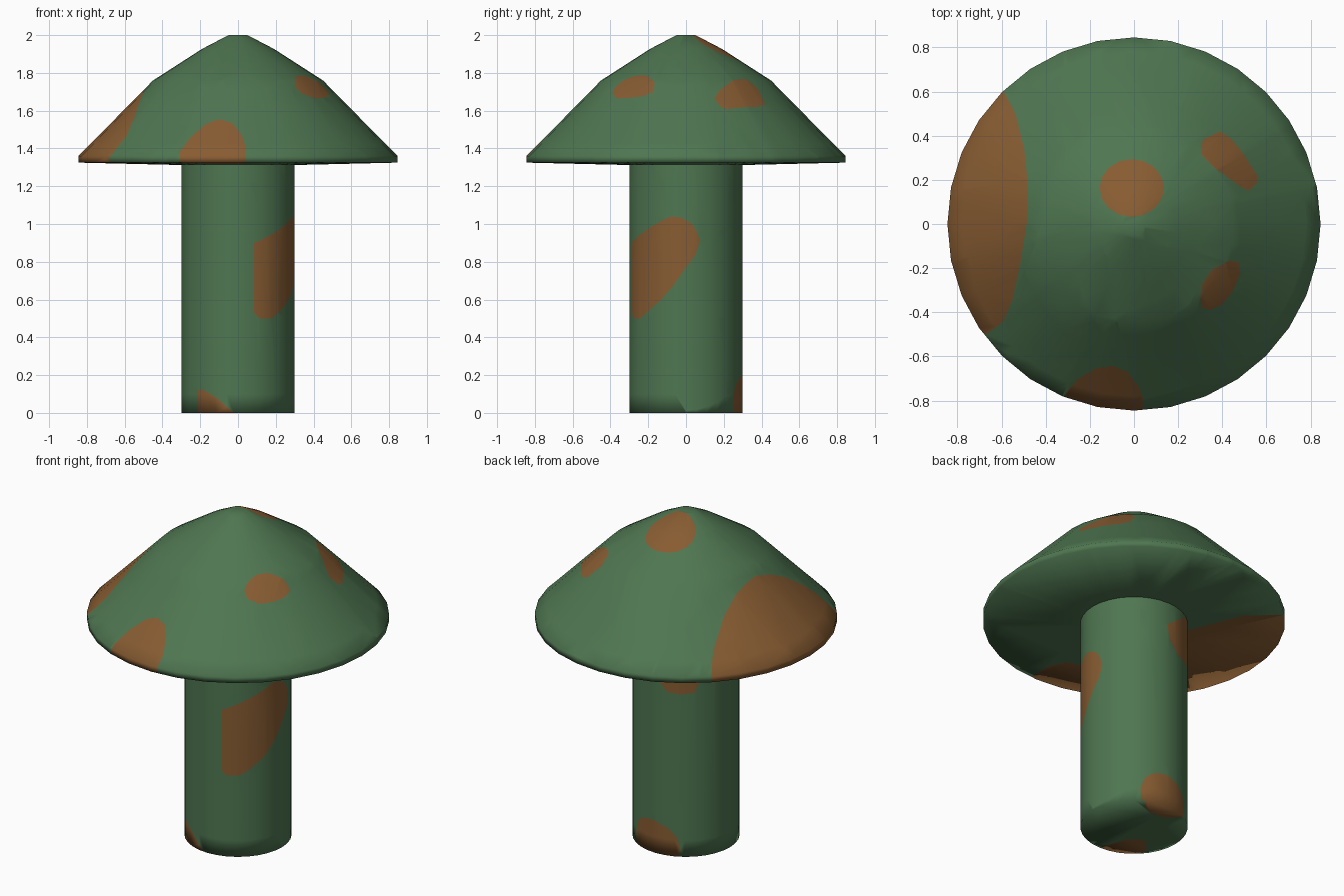
import bpy, bmesh, math
from mathutils import Vector
from mathutils.geometry import convex_hull_2d

if "Cube" in bpy.data.objects:
    bpy.data.objects.remove(bpy.data.objects["Cube"])

SIDES = 32
STEM_R = 0.30


def material(name, rgb):
    m = bpy.data.materials.new(name)
    m.diffuse_color = (*rgb, 1)
    m.use_nodes = True
    m.node_tree.nodes["Principled BSDF"].inputs["Base Color"].default_value = m.diffuse_color
    return m


MATS = [material("moss_green", (0.078, 0.182, 0.082)),
        material("rust_brown", (0.245, 0.108, 0.032))]


def lathe(profile, cap_first):
    """Revolve (radius, z) points around z; optionally close the first ring."""
    bm = bmesh.new()
    rings = []
    for r, z in profile:
        rings.append([bm.verts.new((r * math.cos(2 * math.pi * i / SIDES),
                                    r * math.sin(2 * math.pi * i / SIDES), z))
                      for i in range(SIDES)])
    for a, b in zip(rings, rings[1:]):
        for i in range(SIDES):
            j = (i + 1) % SIDES
            bm.faces.new((a[i], a[j], b[j], b[i]))
    if cap_first:
        bm.faces.new(rings[0])
    bmesh.ops.recalc_face_normals(bm, faces=bm.faces[:])
    return bm


def paint(bm, a, b, facing, limit, pts):
    """Cut a convex outline (in axes a, b) into faces turned to 'facing', colour it."""
    bm.normal_update()
    faces = [f for f in bm.faces if f.normal.dot(facing) > limit]
    pts = [pts[i] for i in convex_hull_2d([Vector(p) for p in pts])]
    area = sum(p[0] * q[1] - q[0] * p[1] for p, q in zip(pts, pts[1:] + pts[:1]))
    if area < 0:
        pts.reverse()
    for p, q in zip(pts, pts[1:] + pts[:1]):
        co = a * p[0] + b * p[1]
        no = (a * (p[1] - q[1]) + b * (q[0] - p[0])).normalized()
        edges = list({e for f in faces for e in f.edges})
        verts = list({v for f in faces for v in f.verts})
        res = bmesh.ops.bisect_plane(bm, geom=verts + edges + faces, dist=1e-5,
                                     plane_co=co, plane_no=no)
        faces = [f for f in res["geom"] if isinstance(f, bmesh.types.BMFace)
                 and (f.calc_center_median() - co).dot(no) > 0]
    for f in faces:
        f.material_index = 1


X, Y, Z = Vector((1, 0, 0)), Vector((0, 1, 0)), Vector((0, 0, 1))


def paint_top(bm, pts):
    paint(bm, X, Y, Z, -0.3, pts)


def paint_below(bm, pts):
    paint(bm, X, Y, -Z, 0.8, pts)


def paint_stem(bm, centre, pts):
    """Outline given as (azimuth in degrees, z), seen from azimuth 'centre'."""
    t = math.radians(centre)
    facing = Vector((math.cos(t), math.sin(t), 0))
    side = Vector((-math.sin(t), math.cos(t), 0))
    paint(bm, side, Z, facing, 0.1,
          [(STEM_R * math.sin(math.radians(az - centre)), z) for az, z in pts])


def finish(bm, name):
    for f in bm.faces:
        f.smooth = True
    me = bpy.data.meshes.new(name)
    bm.to_mesh(me)
    bm.free()
    for m in MATS:
        me.materials.append(m)
    ob = bpy.data.objects.new(name, me)
    bpy.context.collection.objects.link(ob)
    return ob


# Cap: flat tip, sloping dome, thin rim and almost flat underside
cap = lathe([(0.05, 2.0), (0.19, 1.927), (0.45, 1.76), (0.78, 1.425),
             (0.845, 1.36), (0.845, 1.325), (0.295, 1.312)], True)
# spot near the tip
paint_top(cap, [(-0.01 + 0.146 * math.cos(k * math.pi / 8),
                 0.163 + 0.131 * math.sin(k * math.pi / 8)) for k in range(16)])
# two small spots on the right
paint_top(cap, [(.31, .38), (.39, .42), (.435, .39), (.48, .34), (.555, .225),
                (.56, .19), (.52, .15), (.48, .17), (.365, .255), (.305, .315)])
paint_top(cap, [(.30, -.34), (.31, -.27), (.355, -.205), (.435, -.165), (.48, -.175),
                (.48, -.225), (.45, -.30), (.40, -.365), (.34, -.39), (.305, -.375)])
# large patch on the left, above and below the rim
paint_top(cap, [(-.6, .62), (-.537, .5), (-.497, .34), (-.483, .2), (-.483, .02),
                (-.515, -.18), (-.55, -.34), (-.59, -.44), (-.67, -.5),
                (-.95, -.5), (-.95, .62)])
paint_below(cap, [(-.61, .61), (-.42, .45), (-.27, .12), (-.3, -.05), (-.48, -.33),
                  (-.67, -.51), (-.95, -.51), (-.95, .61)])
# front patch, above and below the rim
paint(cap, X, Z, -Y, 0.2, [(-.31, 1.30), (-.31, 1.38), (-.25, 1.46), (-.17, 1.53),
                           (-.1, 1.555), (-.03, 1.535), (.02, 1.47), (.04, 1.41),
                           (.038, 1.30)])
paint_below(cap, [(.038, -.9), (.05, -.68), (0, -.58), (-.1, -.55), (-.22, -.6),
                  (-.31, -.7), (-.31, -.9)])
finish(cap, "cap")

# Stem: straight cylinder with edge loops near both ends
stem = lathe([(STEM_R, 0), (STEM_R, 0.1), (STEM_R, 1.22), (STEM_R, 1.315)], True)
# large patch on the right
paint_stem(stem, -30, [(13, .93), (10, .97), (4, 1.01), (-6, 1.035), (-15, 1.04),
                       (-24, 1.02), (-38, .985), (-60, .93), (-73, .90), (-73, .53),
                       (-68, .50), (-54, .50), (-44, .53), (-26, .6), (-13.5, .67),
                       (0, .77), (10, .84), (13.5, .9)])
# patch at the back left, under the cap
paint_stem(stem, 118, [(88, 1.17), (92, 1.08), (104, 1.01), (118, 1.0), (134, 1.01),
                       (140, 1.08), (155, 1.33), (130, 1.33), (100, 1.22)])
# patch at the foot, back side and base
paint_stem(stem, 88, [(57, .08), (62, .15), (72, .19), (88, .2), (105, .17),
                      (115, .12), (119, .05), (117, -.02), (58, -.02)])
paint_below(stem, [(.16, .31), (.1, .21), (.03, .18), (-.06, .19), (-.13, .25),
                   (-.13, .31)])
# patch at the foot, front side and base
paint(stem, X, Z, -Y, 0.1, [(-.215, -.02), (-.215, .12), (-.19, .125), (-.12, .085),
                            (-.02, .0), (-.02, -.02)])
paint_below(stem, [(0, -.31), (-.02, -.24), (-.06, -.13), (-.14, -.07), (-.22, -.15),
                   (-.22, -.31)])
finish(stem, "stem")
